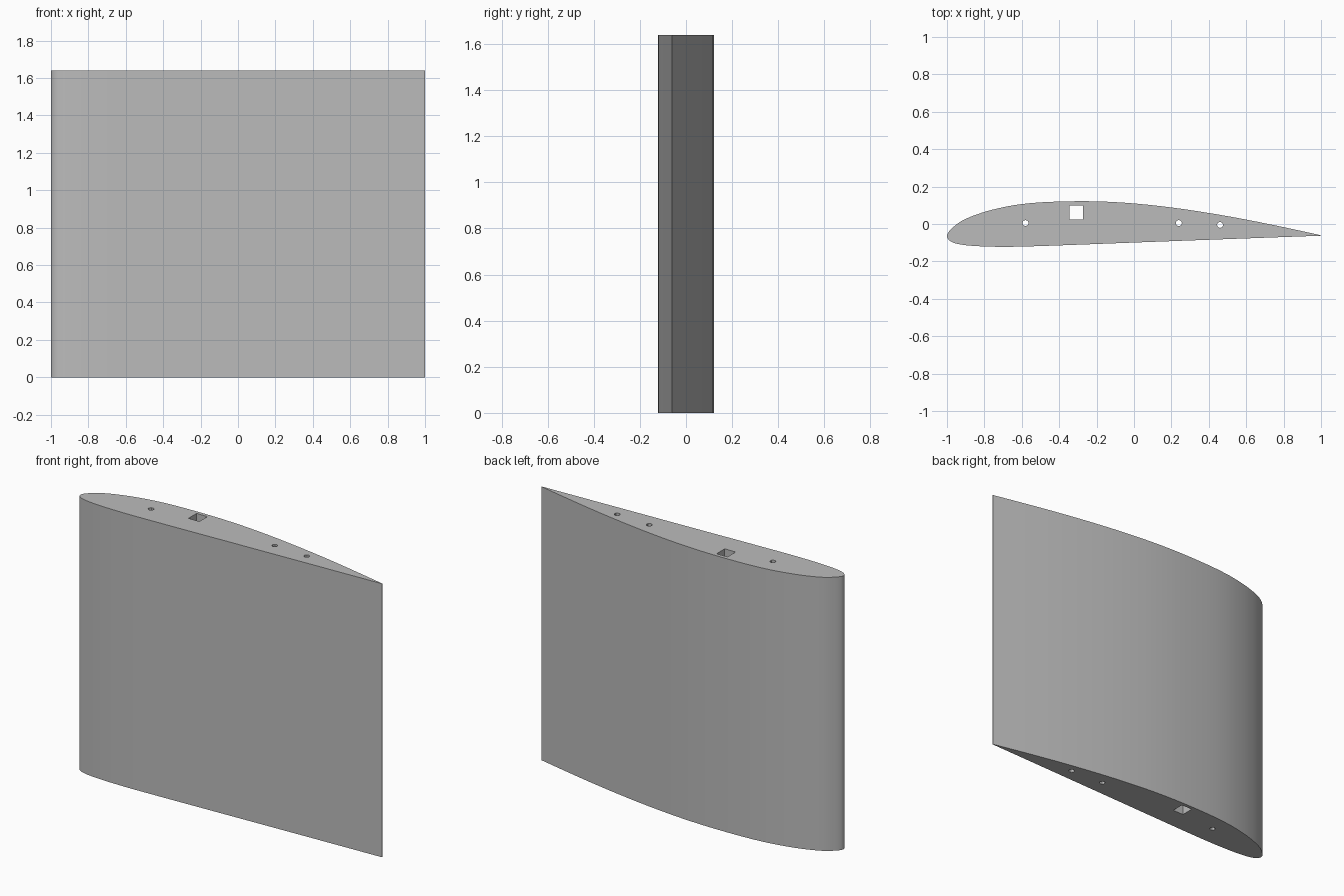
import bpy, bmesh, math
from mathutils import Vector

if "Cube" in bpy.data.objects:
    bpy.data.objects.remove(bpy.data.objects["Cube"], do_unlink=True)

SPAN = 1.64
MID = 0.0307  # centres the section thickness on y = 0

# Section surfaces as (chord fraction, height fraction)
UPPER = [(1, .0006), (.9, .0222), (.8, .0425), (.7, .0601), (.6, .0749), (.5, .0857),
         (.42, .0906), (.36, .0916), (.3, .0907), (.24, .0878), (.18, .0811), (.12, .0686),
         (.08, .0564), (.05, .0443), (.03, .033), (.012, .0179), (.004, .0089)]
LOWER = [(0, 0), (.002, -.0078), (.008, -.0143), (.02, -.0203), (.05, -.026), (.1, -.0294),
         (.15, -.0303), (.2, -.0297), (.3, -.0265), (.5, -.0189), (.75, -.0096), (1, -.0006)]


def smooth_path(points, steps=3):
    """Refine an open outline with a centripetal-style cubic through its points."""
    pts = [Vector(p) for p in points]
    out = []
    for i in range(len(pts) - 1):
        a, b = pts[i], pts[i + 1]
        before, after = pts[max(i - 1, 0)], pts[min(i + 2, len(pts) - 1)]
        size = (b - a).length
        ta = (b - before).normalized() * size
        tb = (after - a).normalized() * size
        for k in range(steps):
            t = k / steps
            out.append(a * (2*t**3 - 3*t**2 + 1) + ta * (t**3 - 2*t**2 + t)
                       + b * (3*t**2 - 2*t**3) + tb * (t**3 - t**2))
    return out + [pts[-1]]


def ring(x, y, radius, sides=12):
    return [(x + radius * math.cos(math.tau * i / sides),
             y + radius * math.sin(math.tau * i / sides)) for i in range(sides)]


def add_outline(curve, points):
    spline = curve.splines.new('POLY')
    spline.points.add(len(points) - 1)
    for point, (x, y) in zip(spline.points, points):
        point.co = (x, y, 0, 1)
    spline.use_cyclic_u = True


# Wing section with a square spar slot and round rod holes
section = bpy.data.curves.new("wing_section", 'CURVE')
section.dimensions = '2D'
section.fill_mode = 'BOTH'
section.extrude = SPAN / 2
outline = smooth_path(UPPER + LOWER)
add_outline(section, [(2 * p.x - 1, 2 * (p.y - MID)) for p in outline])
add_outline(section, [(-.345, .023), (-.273, .023), (-.273, .1), (-.345, .1)])
for x, y in [(-.58, .005), (.24, .005), (.46, -.005)]:
    add_outline(section, ring(x, y, .016))

# Turn the extruded section into a clean solid
source = bpy.data.objects.new("section_source", section)
bpy.context.collection.objects.link(source)
bpy.context.view_layer.update()
mesh = bpy.data.meshes.new_from_object(
    source.evaluated_get(bpy.context.evaluated_depsgraph_get()))
bpy.data.objects.remove(source, do_unlink=True)
bm = bmesh.new()
bm.from_mesh(mesh)
bmesh.ops.remove_doubles(bm, verts=bm.verts, dist=.0001)
bmesh.ops.translate(bm, verts=bm.verts, vec=(0, 0, SPAN / 2))
bmesh.ops.recalc_face_normals(bm, faces=bm.faces)
bm.to_mesh(mesh)
bm.free()
mesh.name = "wing_segment"
wing = bpy.data.objects.new("wing_segment", mesh)
bpy.context.collection.objects.link(wing)

# Plain grey finish
grey = bpy.data.materials.new("light_grey")
grey.use_nodes = True
colour = (.5, .5, .5, 1)
grey.diffuse_color = colour
grey.node_tree.nodes["Principled BSDF"].inputs["Base Color"].default_value = colour
mesh.materials.clear()
mesh.materials.append(grey)

bpy.ops.object.select_all(action='DESELECT')
wing.select_set(True)
bpy.context.view_layer.objects.active = wing
bpy.ops.object.shade_smooth_by_angle(angle=math.radians(30))
